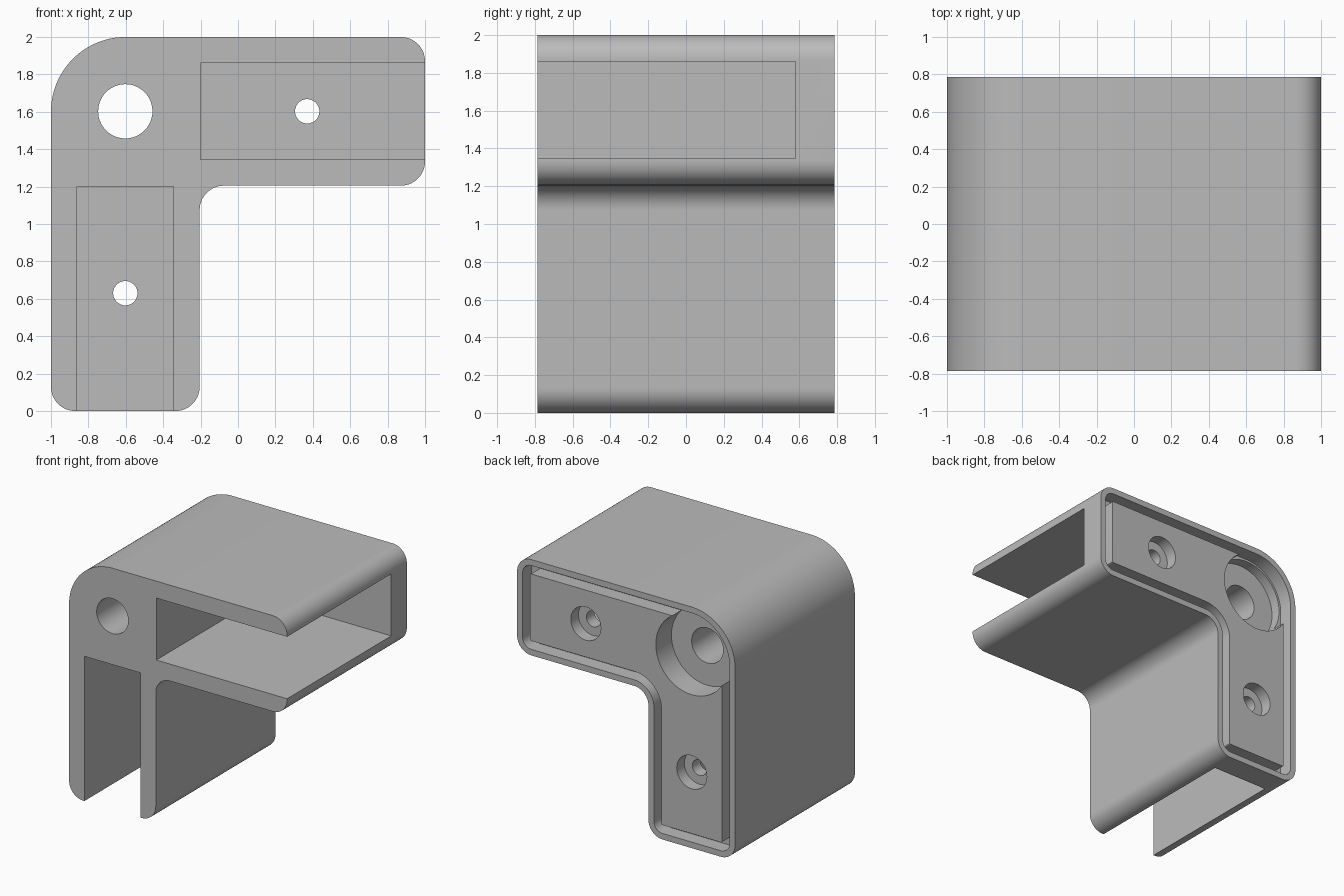
import bpy
import bmesh
from math import cos, sin, pi, radians
from mathutils import Vector

if "Cube" in bpy.data.objects:
    bpy.data.objects.remove(bpy.data.objects["Cube"], do_unlink=True)

ARM = 0.795            # width of both arms
MID_X, MID_Z = -1 + ARM / 2, 2 - ARM / 2
BACK = 0.785           # half depth
SLOT_END = 0.58        # slots run from the front to here
GROOVE_FLOOR = 0.665
SLOT_HALF = 0.257
CORNER, BIG_CORNER = 0.13, 0.4

grey = bpy.data.materials.new("plain_grey")
grey.use_nodes = True
colour = (0.5, 0.5, 0.5, 1)
grey.diffuse_color = colour
grey.node_tree.nodes["Principled BSDF"].inputs["Base Color"].default_value = colour


def elbow_profile(inset):
    """Rounded L outline in x and z, shrunk by inset."""
    lo, hi = -1 + inset, 2 - inset
    inner_x, inner_z = -1 + ARM - inset, 2 - ARM + inset
    small, big = CORNER - inset, BIG_CORNER - inset
    corners = [(lo, inset, small), (inner_x, inset, small),
               (inner_x, inner_z, CORNER + inset),
               (1 - inset, inner_z, small), (1 - inset, hi, small), (lo, hi, big)]
    points = []
    for i, (x, z, r) in enumerate(corners):
        here = Vector((x, z))
        to_prev = (Vector(corners[i - 1][:2]) - here).normalized()
        to_next = (Vector(corners[(i + 1) % len(corners)][:2]) - here).normalized()
        centre = here + r * (to_prev + to_next)
        steps = 24 if r > 0.3 else 14 if r > 0.02 else 3
        for s in range(steps + 1):
            a = s / steps * pi / 2
            points.append(centre - r * (cos(a) * to_next + sin(a) * to_prev))
    return points


def circle(x, z, r, sides=64):
    return [(x + r * cos(2 * pi * i / sides), z + r * sin(2 * pi * i / sides))
            for i in range(sides)]


def box(x0, x1, z0, z1):
    return [(x0, z0), (x1, z0), (x1, z1), (x0, z1)]


def prism(name, outline, y0, y1):
    """Extrude an x-z outline from y0 to y1."""
    bm = bmesh.new()
    base = bm.faces.new([bm.verts.new((x, y0, z)) for x, z in outline])
    top = bmesh.ops.extrude_face_region(bm, geom=[base])["geom"]
    bmesh.ops.translate(bm, vec=(0, y1 - y0, 0),
                        verts=[v for v in top if isinstance(v, bmesh.types.BMVert)])
    bmesh.ops.recalc_face_normals(bm, faces=bm.faces)
    mesh = bpy.data.meshes.new(name)
    bm.to_mesh(mesh)
    bm.free()
    mesh.materials.append(grey)
    obj = bpy.data.objects.new(name, mesh)
    bpy.context.collection.objects.link(obj)
    return obj


def combine(target, tool, operation):
    mod = target.modifiers.new(tool.name, 'BOOLEAN')
    mod.object, mod.operation, mod.solver = tool, operation, 'EXACT'
    bpy.context.view_layer.objects.active = target
    bpy.ops.object.modifier_apply(modifier=mod.name)
    bpy.data.objects.remove(tool, do_unlink=True)


# Body with a rimmed groove around a raised back panel
body = prism("corner_bracket", elbow_profile(0), -BACK, BACK)
combine(body, prism("recess", elbow_profile(0.05), GROOVE_FLOOR, 1), 'DIFFERENCE')
combine(body, prism("back_panel", elbow_profile(0.12), GROOVE_FLOOR - 0.03, BACK), 'UNION')

# Slots, corner pocket, corner bore and the two counterbored screw holes
cuts = [
    ("arm_slot", box(-0.2, 1.2, MID_Z - SLOT_HALF, MID_Z + SLOT_HALF), -1, SLOT_END),
    ("leg_slot", box(MID_X - SLOT_HALF, MID_X + SLOT_HALF, -0.2, 1.2), -1, SLOT_END),
    ("corner_pocket", circle(MID_X, MID_Z, 0.33), SLOT_END, 1),
    ("corner_bore", circle(MID_X, MID_Z, 0.145), -1, 1),
]
for label, x, z in (("arm", 0.37, MID_Z), ("leg", MID_X, 0.63)):
    cuts.append((label + "_counterbore", circle(x, z, 0.138, 48), BACK - 0.1, 1))
    cuts.append((label + "_screw_hole", circle(x, z, 0.065, 48), 0.3, 1))
for cut in cuts:
    combine(body, prism(*cut), 'DIFFERENCE')

# Smooth rounded walls, keep hard edges
bpy.ops.object.select_all(action='DESELECT')
body.select_set(True)
bpy.context.view_layer.objects.active = body
bpy.ops.object.shade_smooth_by_angle(angle=radians(30))
